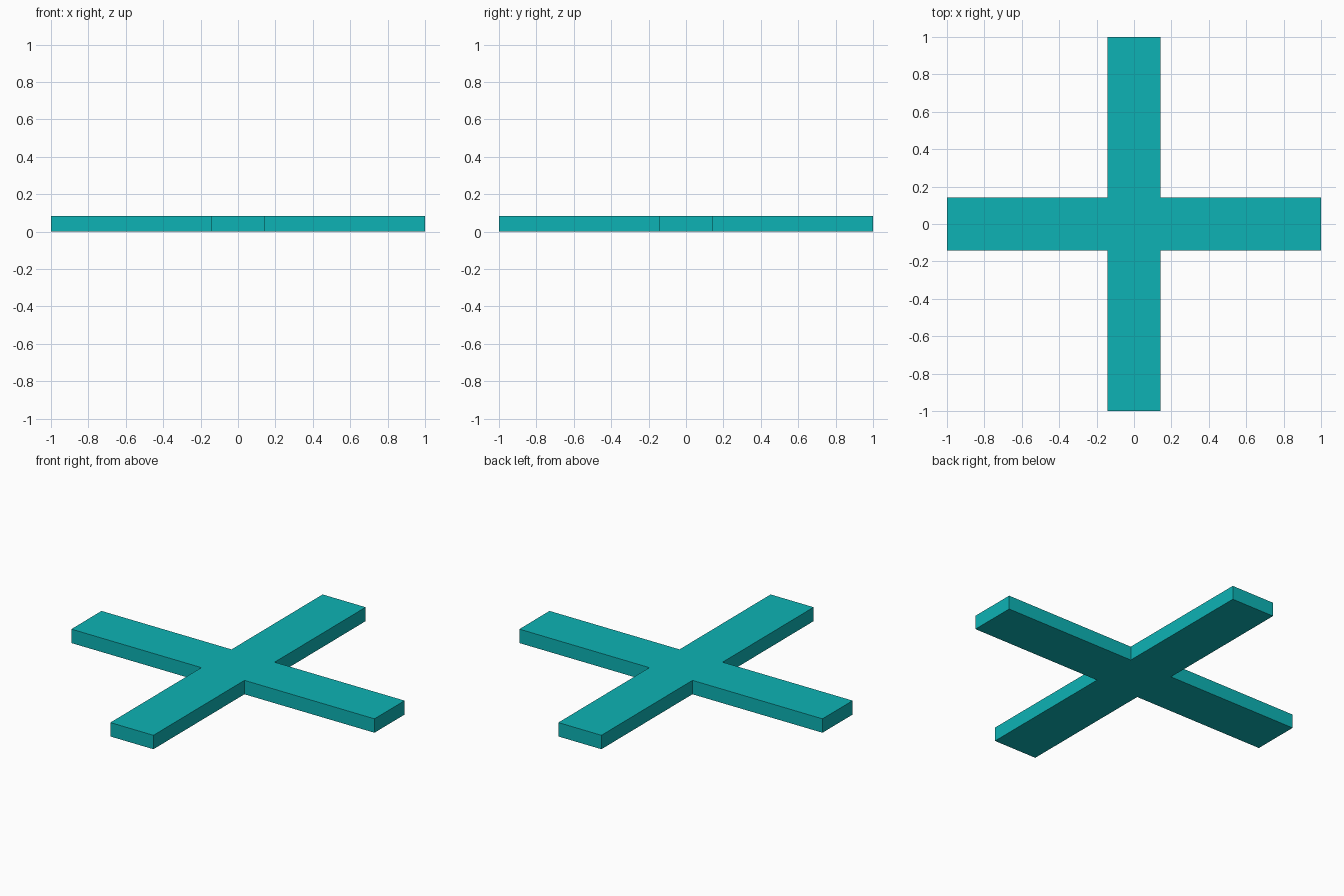
import bpy
import bmesh

if "Cube" in bpy.data.objects:
    bpy.data.objects.remove(bpy.data.objects["Cube"])

HALF_WIDTH = 0.142
HEIGHT = 0.083

# Teal material
teal = bpy.data.materials.new("teal")
teal.diffuse_color = (0.004, 0.45, 0.46, 1.0)
teal.use_nodes = True
teal.node_tree.nodes["Principled BSDF"].inputs["Base Color"].default_value = teal.diffuse_color

# Outline of one arm, turned into four quarter turns
w = HALF_WIDTH
arm = [(w, -w), (1.0, -w), (1.0, w)]
outline = []
for _ in range(4):
    outline += arm
    arm = [(-y, x) for x, y in arm]

# Flat cross profile extruded upward
bm = bmesh.new()
face = bm.faces.new([bm.verts.new((x, y, 0)) for x, y in outline])
result = bmesh.ops.extrude_face_region(bm, geom=[face], use_keep_orig=True)
top = [v for v in result["geom"] if isinstance(v, bmesh.types.BMVert)]
bmesh.ops.translate(bm, verts=top, vec=(0, 0, HEIGHT))
bmesh.ops.recalc_face_normals(bm, faces=bm.faces)

mesh = bpy.data.meshes.new("cross_plate")
bm.to_mesh(mesh)
bm.free()
mesh.materials.append(teal)
bpy.context.collection.objects.link(bpy.data.objects.new("cross_plate", mesh))
